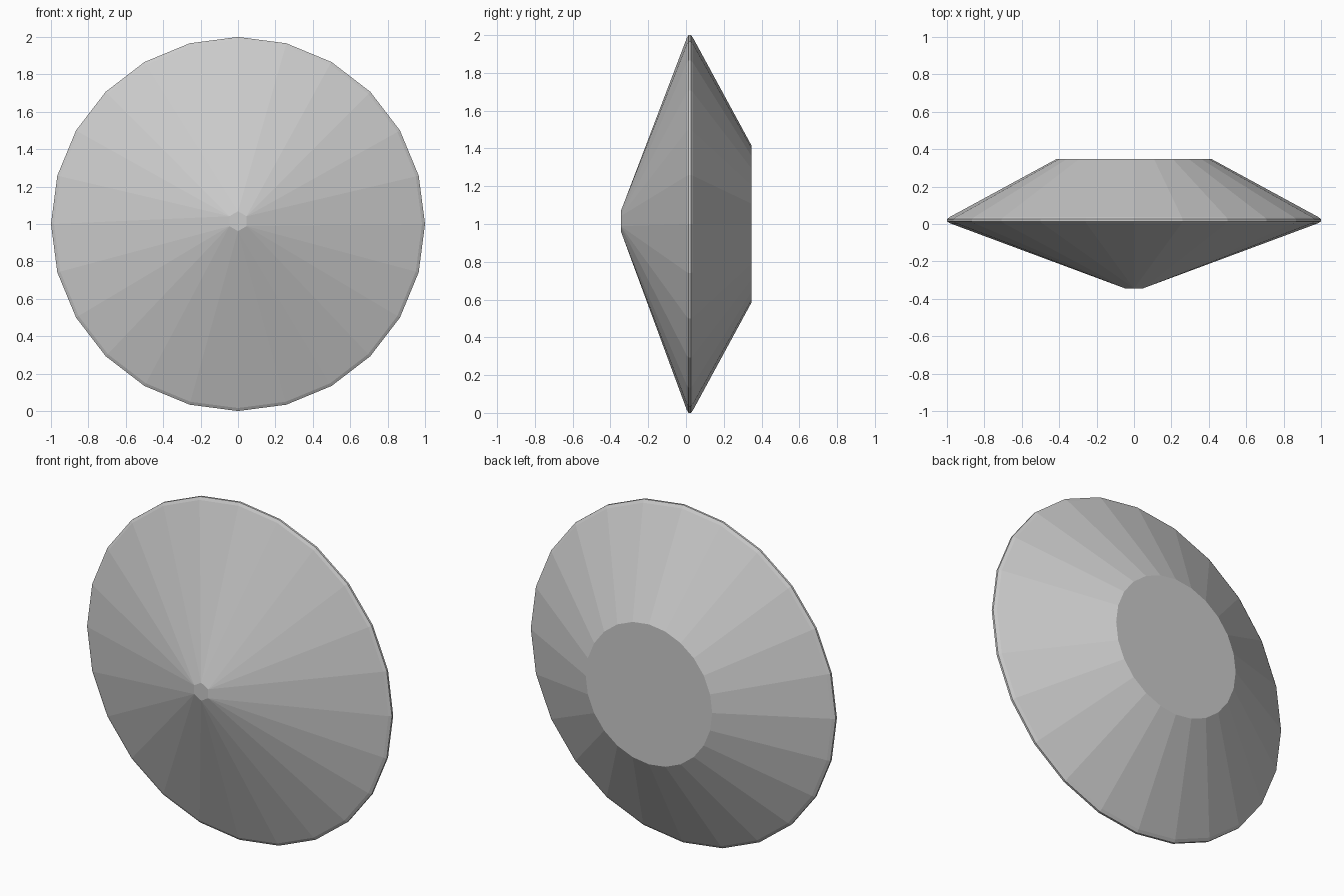
import bpy, bmesh
from math import sin, cos, pi

if "Cube" in bpy.data.objects:
    bpy.data.objects.remove(bpy.data.objects["Cube"])

SIDES = 24
CENTRE_Z = 1.0

# Profile rings (radius, y) from the front tip, over the thin rim, to the flat back
PROFILE = [(0.053, -0.345), (0.984, 0.004), (1.0, 0.014), (1.0, 0.026),
           (0.984, 0.038), (0.415, 0.347)]


def ring(bm, radius, y, z=CENTRE_Z, hexagon=False):
    verts = []
    for i in range(SIDES):
        # The tip is a hexagon: four neighbouring columns share each corner
        a = ((i + 2) // 4) * pi / 3 if hexagon else 2 * pi * i / SIDES
        verts.append(bm.verts.new((radius * sin(a), y, z + radius * cos(a))))
    return verts


bm = bmesh.new()
rings = [ring(bm, r, y, CENTRE_Z + (0.015 if k == 0 else 0), k == 0)
         for k, (r, y) in enumerate(PROFILE)]

# Slanted facets and rim
for a, b in zip(rings, rings[1:]):
    for i in range(SIDES):
        j = (i + 1) % SIDES
        bm.faces.new((a[i], a[j], b[j], b[i]))

# Flat tip and flat back
bm.faces.new(rings[0][2::4])
bm.faces.new(rings[-1])

bmesh.ops.remove_doubles(bm, verts=bm.verts, dist=0.0005)
bmesh.ops.recalc_face_normals(bm, faces=bm.faces)

mesh = bpy.data.meshes.new("faceted_gem")
bm.to_mesh(mesh)
bm.free()
gem = bpy.data.objects.new("faceted_gem", mesh)
bpy.context.collection.objects.link(gem)
